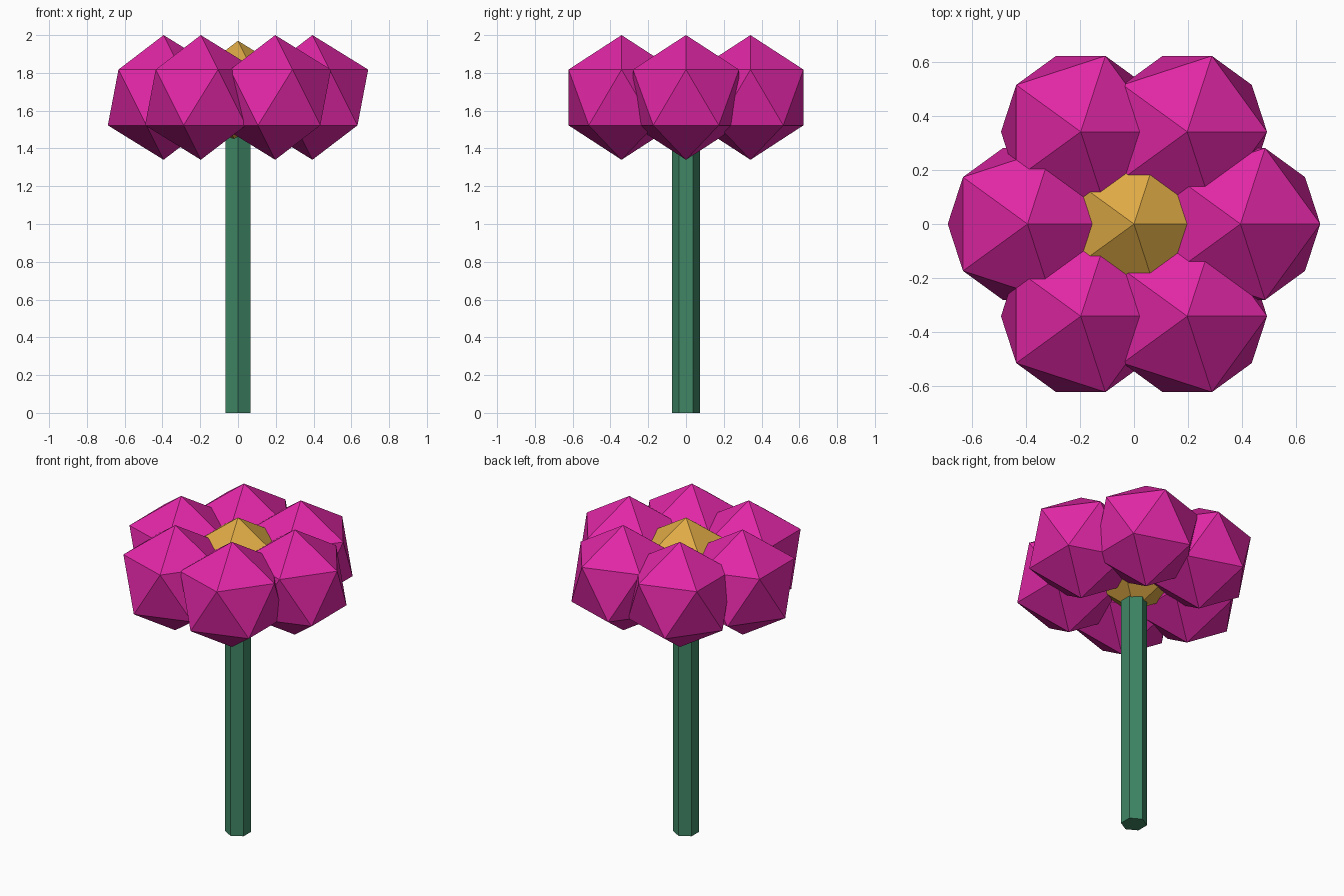
import bpy
import math

cube = bpy.data.objects.get("Cube")
if cube:
    bpy.data.objects.remove(cube, do_unlink=True)


def make_material(name, color):
    mat = bpy.data.materials.new(name)
    mat.use_nodes = True
    mat.diffuse_color = color
    mat.node_tree.nodes["Principled BSDF"].inputs["Base Color"].default_value = color
    return mat


def finish(name, mat):
    obj = bpy.context.object
    obj.name = name
    obj.data.name = name
    obj.data.materials.append(mat)
    return obj


def faceted_ball(name, radius, location, mat):
    bpy.ops.mesh.primitive_ico_sphere_add(subdivisions=1, radius=radius, location=location)
    return finish(name, mat)


pink = make_material("petal pink", (0.75, 0.02, 0.38, 1))
gold = make_material("center gold", (0.73, 0.40, 0.06, 1))
green = make_material("stem green", (0.05, 0.24, 0.13, 1))

# Hexagonal stem, its top hidden inside the flower center
stem_height = 1.6
bpy.ops.mesh.primitive_cylinder_add(vertices=6, radius=0.075, depth=stem_height,
                                    location=(0, 0, stem_height / 2))
finish("stem", green)

# Flower center
faceted_ball("flower_center", 0.28, (0, 0, 1.69), gold)

# Ring of six petals, all facing the same way
for i in range(6):
    angle = math.radians(60 * i)
    faceted_ball(f"petal_{i + 1}", 0.33,
                 (0.394 * math.cos(angle), 0.394 * math.sin(angle), 1.67), pink)
